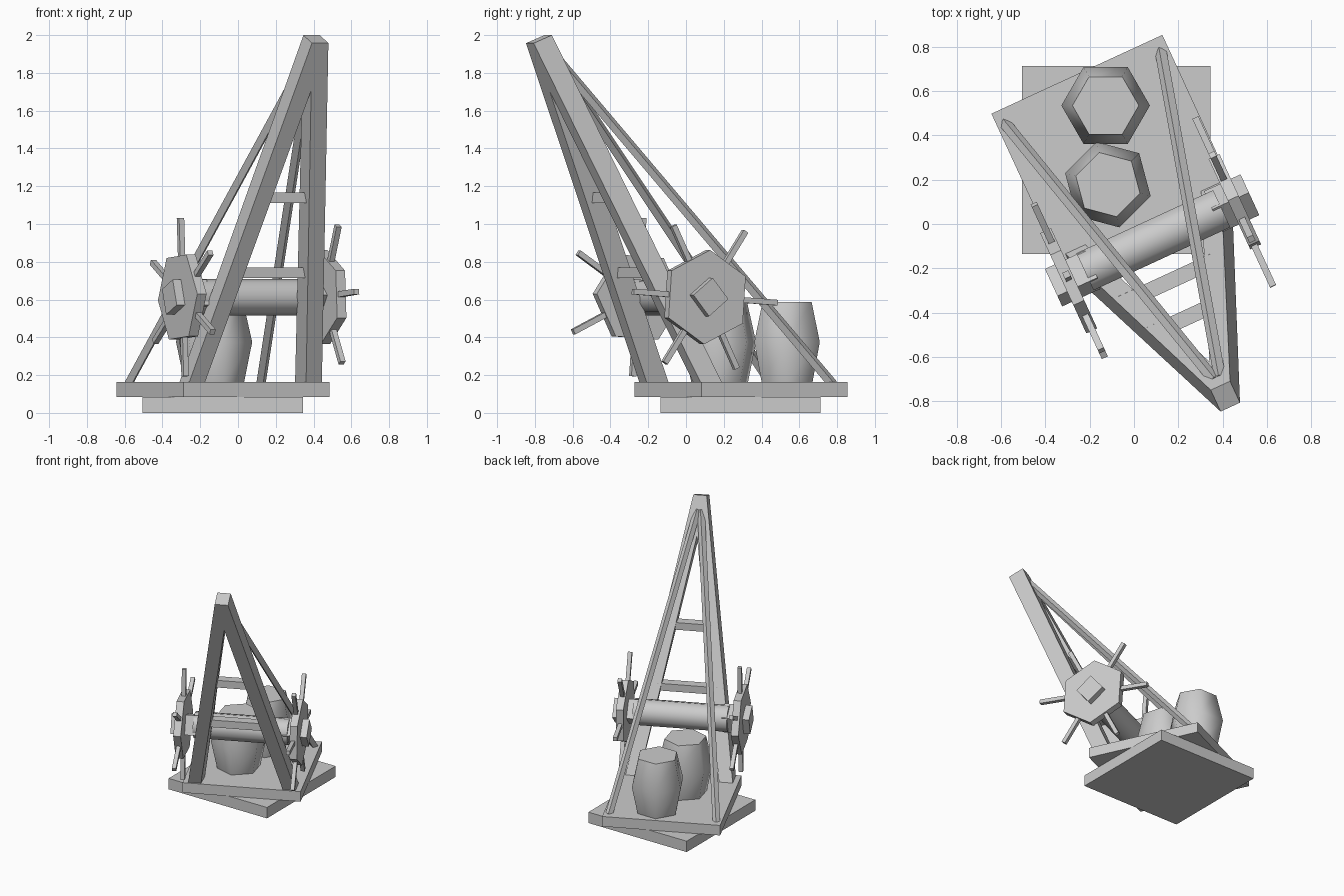
import bpy, math
from math import cos, sin, radians
from mathutils import Matrix, Vector

if "Cube" in bpy.data.objects:
    bpy.data.objects.remove(bpy.data.objects["Cube"])

# Turned frame of everything above the lower slab
C = Vector((-0.08, 0.29, 0))
TURN = Matrix.Translation(C) @ Matrix.Rotation(radians(24.75), 4, 'Z')
WHEEL_Z = 0.613


def loft(name, rings, smooth=None, turned=True):
    """Skin a list of equal-length rings and cap both ends."""
    n = len(rings[0])
    verts = [Vector(p) for r in rings for p in r]
    if turned:
        verts = [TURN @ v for v in verts]
    faces = [tuple(range(n))[::-1],
             tuple(range((len(rings) - 1) * n, len(rings) * n))]
    for k in range(len(rings) - 1):
        for i in range(n):
            j = (i + 1) % n
            faces.append((k * n + i, k * n + j, (k + 1) * n + j, (k + 1) * n + i))
    me = bpy.data.meshes.new(name)
    me.from_pydata(verts, [], faces)
    ob = bpy.data.objects.new(name, me)
    bpy.context.collection.objects.link(ob)
    bpy.ops.object.select_all(action='DESELECT')
    ob.select_set(True)
    bpy.context.view_layer.objects.active = ob
    bpy.ops.object.mode_set(mode='EDIT')
    bpy.ops.mesh.select_all(action='SELECT')
    bpy.ops.mesh.normals_make_consistent(inside=False)
    bpy.ops.object.mode_set(mode='OBJECT')
    if smooth:
        bpy.ops.object.shade_smooth_by_angle(angle=radians(smooth))
    return ob


def box(name, lo, hi, turned=True):
    quad = lambda z: [(lo[0], lo[1], z), (hi[0], lo[1], z),
                      (hi[0], hi[1], z), (lo[0], hi[1], z)]
    return loft(name, [quad(lo[2]), quad(hi[2])], turned=turned)


def axle_prism(name, u0, u1, v, r, sides, phase, smooth=None):
    """Prism along the winch axis."""
    ring = lambda u: [(u, v + r * cos(radians(phase) + math.tau * i / sides),
                       WHEEL_Z + r * sin(radians(phase) + math.tau * i / sides))
                      for i in range(sides)]
    return loft(name, [ring(u0), ring(u1)], smooth)


def beam(name, a, b, r, sides=4, phase=0):
    """Straight bar between two points."""
    a, b = Vector(a), Vector(b)
    d = (b - a).normalized()
    ref = Vector((1, 0, 0)) if abs(d.x) < 0.9 else Vector((0, 0, 1))
    s = (ref - d * ref.dot(d)).normalized()
    t = d.cross(s)
    off = [s * r * cos(radians(phase) + math.tau * i / sides)
           + t * r * sin(radians(phase) + math.tau * i / sides) for i in range(sides)]
    return loft(name, [[p + o for o in off] for p in (a, b)])


# Base slabs
box("lower_base", (-0.505, -0.135, 0), (0.345, 0.713, 0.085), turned=False)
box("upper_platform", (-0.425, -0.425, 0.085), (0.425, 0.425, 0.163))

for s, side in ((-1, "left"), (1, "right")):
    # Leaning frame leg
    loft(side + "_leg", [
        [(s * 0.295, -0.412, 0.16), (s * 0.387, -0.412, 0.16),
         (s * 0.387, -0.288, 0.16), (s * 0.288, -0.288, 0.16)],
        [(-s * 0.048, -1.230, 1.957), (s * 0.048, -1.230, 1.957),
         (s * 0.048, -1.123, 2.0), (-s * 0.048, -1.123, 2.0)]])
    # Thin back stay
    beam(side + "_stay", (s * 0.387, 0.36, 0.15), (s * 0.012, -1.095, 1.895), 0.027)
    # Wheel, square hub and six handles
    phase = -4 if s > 0 else 26
    out = 0.0 if s > 0 else 0.017
    v0 = -0.396 if s > 0 else -0.406
    axle_prism(side + "_hub", s * 0.30, s * (0.482 + out), v0, 0.102, 4, phase - 2)
    axle_prism(side + "_wheel", s * (0.38 + out), s * (0.434 + out), v0, 0.25, 6, phase + 30)
    for k in range(6):
        a = radians(phase + 60 * k)
        p = lambda r: (s * (0.404 + out), v0 + r * cos(a), WHEEL_Z + r * sin(a))
        beam(f"{side}_handle_{k + 1}", p(0.18), p(0.42), 0.021, 4, 45)

# Winch drum
axle_prism("winch_drum", -0.34, 0.34, -0.4, 0.097, 10, 18, smooth=50)

# Cross rungs between the legs
for k, z in enumerate((0.741, 1.14)):
    f = (z - 0.16) / 1.818
    v, w = -0.335 - 0.826 * f, 0.335 * (1 - f)
    box(f"rung_{k + 1}", (-w - 0.04, v - 0.035, z - 0.028), (w, v + 0.035, z + 0.028))

# Six-sided bulging barrels
for k, (x, y, rot) in enumerate(((-0.128, 0.535, 0), (-0.118, 0.178, -15))):
    rings = [[(x + r * cos(radians(rot + 60 * i)), y + r * sin(radians(rot + 60 * i)), z)
              for i in range(6)]
             for z, r in ((0.16, 0.155), (0.375, 0.2), (0.588, 0.15))]
    loft(f"barrel_{k + 1}", rings, smooth=65, turned=False)
